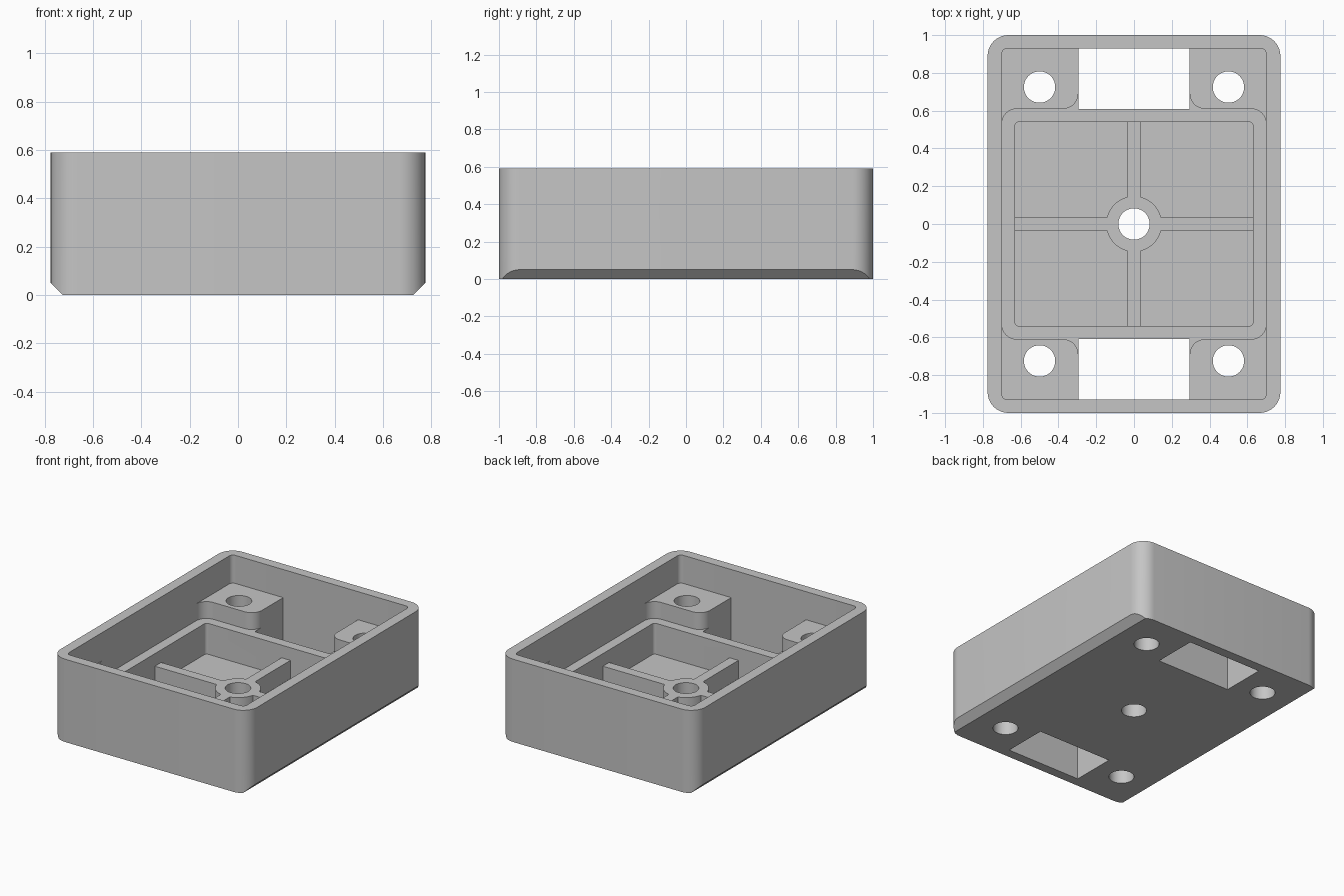
import bpy
import bmesh
from math import pi, sin, cos
from mathutils import Matrix, Vector

old = bpy.data.objects.get("Cube")
if old:
    bpy.data.objects.remove(old, do_unlink=True)

# Main heights
RIM, POST, LEDGE, RIB, FLOOR = 0.59, 0.39, 0.27, 0.18, 0.05
TOP = RIM + 0.2

grey = bpy.data.materials.new("light grey plastic")
grey.use_nodes = True
colour = (0.56, 0.56, 0.56, 1)
grey.diffuse_color = colour
grey.node_tree.nodes["Principled BSDF"].inputs["Base Color"].default_value = colour


def rounded(corners, steps=10):
    """Outline with a fillet on each right-angled corner (x, y, radius)."""
    pts = []
    for i, (x, y, r) in enumerate(corners):
        p = Vector((x, y))
        if r == 0:
            pts.append(p)
            continue
        u = (Vector(corners[i - 1][:2]) - p).normalized()
        v = (Vector(corners[(i + 1) % len(corners)][:2]) - p).normalized()
        c = p + r * (u + v)
        for k in range(steps + 1):
            a = pi / 2 * k / steps
            pts.append(c - r * (v * cos(a) + u * sin(a)))
    return pts


def rect(x0, x1, y0, y1, r=0):
    return rounded([(x0, y0, r), (x1, y0, r), (x1, y1, r), (x0, y1, r)])


def circle(x, y, r, n=48):
    return [Vector((x + r * cos(2 * pi * k / n), y + r * sin(2 * pi * k / n))) for k in range(n)]


def prism(name, outline, z0, z1, along_y=False):
    bm = bmesh.new()
    base = bm.faces.new([bm.verts.new((p.x, p.y, z0)) for p in outline])
    new = bmesh.ops.extrude_face_region(bm, geom=[base])["geom"]
    bmesh.ops.translate(bm, vec=(0, 0, z1 - z0),
                        verts=[g for g in new if isinstance(g, bmesh.types.BMVert)])
    if along_y:
        bm.transform(Matrix.Rotation(pi / 2, 4, "X"))
    bmesh.ops.recalc_face_normals(bm, faces=bm.faces)
    mesh = bpy.data.meshes.new(name)
    bm.to_mesh(mesh)
    bm.free()
    mesh.materials.append(grey)
    obj = bpy.data.objects.new(name, mesh)
    bpy.context.collection.objects.link(obj)
    return obj


def combine(target, tool, operation="DIFFERENCE"):
    mod = target.modifiers.new(tool.name, "BOOLEAN")
    mod.operation = operation
    mod.solver = "EXACT"
    mod.object = tool
    bpy.context.view_layer.objects.active = target
    bpy.ops.object.modifier_apply(modifier=mod.name)
    bpy.data.objects.remove(tool, do_unlink=True)


# Outer block with rounded upright edges
body = prism("enclosure_base", rect(-0.775, 0.775, -1, 1, 0.11), 0, RIM)

# Chamfer under both long sides
for s in (-1, 1):
    wedge = [Vector((s * x, z)) for x, z in ((0.715, -0.01), (0.9, -0.01), (0.9, 0.175))]
    combine(body, prism("chamfer_cutter", wedge, -1.2, 1.2, True))

# Upper cavity down to the post tops
combine(body, prism("cavity_cutter", rect(-0.7, 0.7, -0.93, 0.93, 0.03), POST, TOP))

# Middle cavity leaves four corner posts with filleted sides
quarter = [(0.7, 0.61, 0.08), (0.295, 0.61, 0.08), (0.295, 0.93, 0)]
cross = (quarter
         + [(-x, y, r) for x, y, r in reversed(quarter)]
         + [(-x, -y, r) for x, y, r in quarter]
         + [(x, -y, r) for x, y, r in reversed(quarter)])
combine(body, prism("ledge_cutter", rounded(cross), LEDGE, TOP))

# Central pocket
combine(body, prism("pocket_cutter", rect(-0.63, 0.63, -0.54, 0.54, 0.02), FLOOR, TOP))

# Cross ribs and centre boss
combine(body, prism("long_rib", rect(-0.65, 0.65, -0.035, 0.035), FLOOR - 0.02, RIB), "UNION")
combine(body, prism("short_rib", rect(-0.035, 0.035, -0.56, 0.56), FLOOR - 0.02, RIB), "UNION")
combine(body, prism("centre_boss", circle(0, 0, 0.147), FLOOR - 0.02, RIB), "UNION")

# Cable windows through the floor at both ends
for s in (-1, 1):
    y0, y1 = sorted((s * 0.61, s * 0.93))
    combine(body, prism("window_cutter", rect(-0.295, 0.295, y0, y1), -0.1, TOP))

# Screw holes through the boss and posts
holes = [(0, 0)] + [(x, y) for x in (-0.5, 0.5) for y in (-0.725, 0.725)]
for x, y in holes:
    combine(body, prism("hole_cutter", circle(x, y, 0.083), -0.1, TOP))

bpy.ops.object.select_all(action="DESELECT")
body.select_set(True)
bpy.context.view_layer.objects.active = body
bpy.ops.object.shade_smooth_by_angle(angle=pi / 6)
